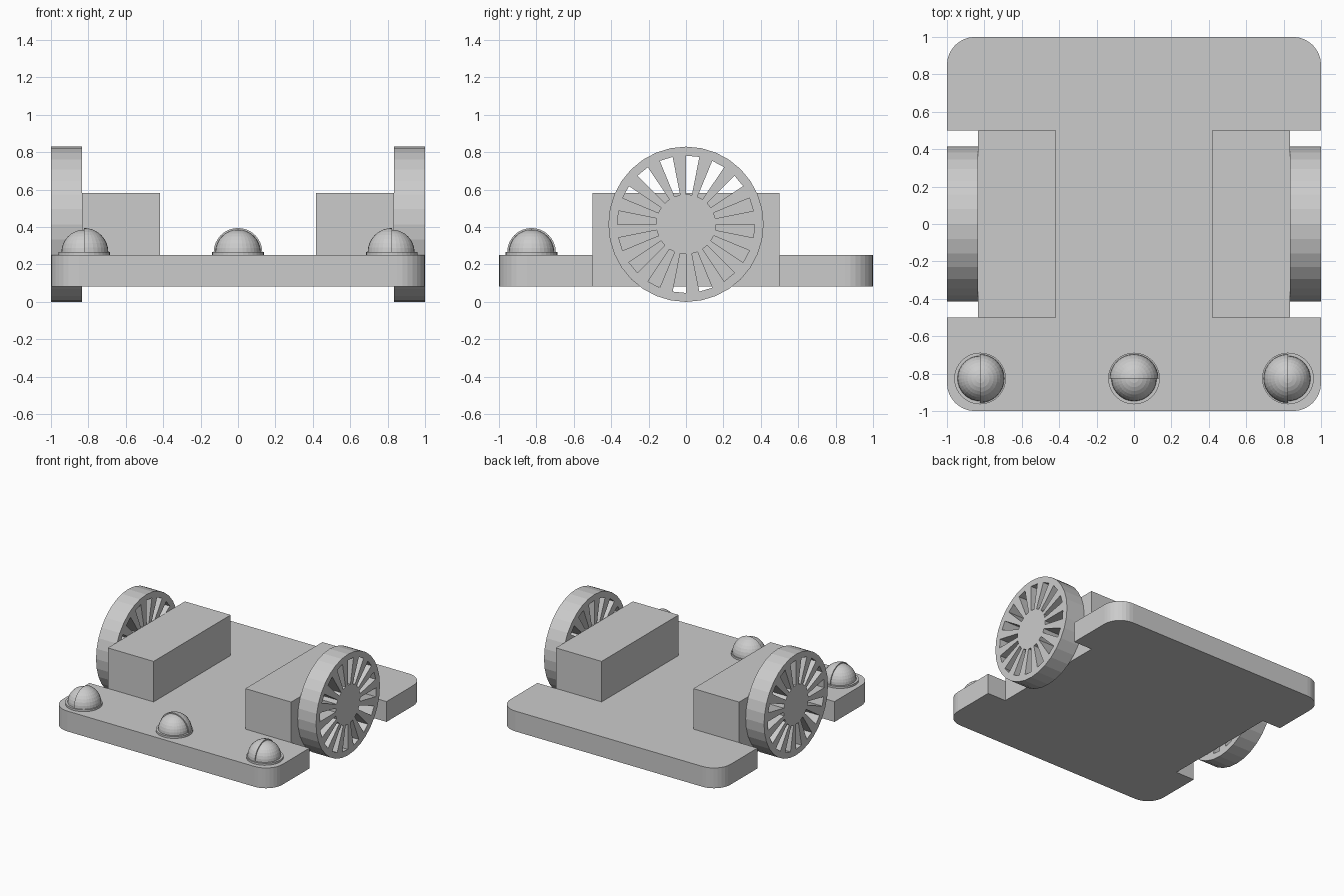
import bpy, bmesh
from math import sin, cos, pi
from mathutils import Vector, Matrix

if "Cube" in bpy.data.objects:
    bpy.data.objects.remove(bpy.data.objects["Cube"])


def finish(name, bm):
    bmesh.ops.recalc_face_normals(bm, faces=bm.faces[:])
    mesh = bpy.data.meshes.new(name)
    bm.to_mesh(mesh)
    bm.free()
    obj = bpy.data.objects.new(name, mesh)
    bpy.context.collection.objects.link(obj)
    return obj


def extrude_all(bm, vec):
    """Give a flat sheet of faces thickness."""
    geo = bmesh.ops.extrude_face_region(bm, geom=bm.faces[:], use_keep_orig=True)
    verts = [g for g in geo["geom"] if isinstance(g, bmesh.types.BMVert)]
    bmesh.ops.translate(bm, verts=verts, vec=vec)


# Base plate: rounded corners and a wheel notch on each side
def base_plate(z0=0.083, z1=0.25, r=0.15, notch_x=0.833, notch_y=0.5):
    def corner(cx, cy, start):
        return [(cx + r * cos(start + i * pi / 16), cy + r * sin(start + i * pi / 16))
                for i in range(9)]
    c = 1 - r
    half = ([(1, -notch_y), (notch_x, -notch_y), (notch_x, notch_y), (1, notch_y)]
            + corner(c, c, 0))
    left = [(-1, notch_y), (-notch_x, notch_y), (-notch_x, -notch_y), (-1, -notch_y)]
    outline = half + corner(-c, c, pi / 2) + left + corner(-c, -c, pi) + corner(c, -c, 1.5 * pi)
    bm = bmesh.new()
    bm.faces.new([bm.verts.new((x, y, z0)) for x, y in outline])
    extrude_all(bm, (0, 0, z1 - z0))
    finish("base_plate", bm)


# Motor housing box
def motor_box(name, side):
    bm = bmesh.new()
    bmesh.ops.create_cube(bm, size=1, matrix=Matrix.LocRotScale(
        Vector((side * 0.625, 0, 0.4165)), None, Vector((0.416, 1.0, 0.333))))
    finish(name, bm)


# Wheel: hub, rim and 16 spokes, with every other segment left open
def wheel(name, side, n=32, radii=(0.415, 0.367, 0.16)):
    bm = bmesh.new()
    rings = [[bm.verts.new((side * 0.833, r * cos(2 * pi * i / n), 0.415 + r * sin(2 * pi * i / n)))
              for i in range(n)] for r in radii]
    rim, outer, inner = rings
    for i in range(n):
        j = (i + 1) % n
        bm.faces.new((rim[i], rim[j], outer[j], outer[i]))
        if i % 2 == 0:
            bm.faces.new((outer[i], outer[j], inner[j], inner[i]))
    bm.faces.new(inner)
    extrude_all(bm, (side * 0.167, 0, 0))
    finish(name, bm)


# Part of a sphere, keeping only the side each direction points to
def cut_sphere(name, centre, radius, keep):
    bm = bmesh.new()
    bmesh.ops.create_uvsphere(bm, u_segments=32, v_segments=16, radius=radius)
    for d in keep:
        res = bmesh.ops.bisect_plane(bm, geom=bm.verts[:] + bm.edges[:] + bm.faces[:],
                                     dist=1e-5, plane_co=(0, 0, 0), plane_no=d, clear_inner=True)
        edges = [e for e in bm.edges if e.is_boundary]
        bmesh.ops.holes_fill(bm, edges=edges, sides=0)
    bmesh.ops.translate(bm, verts=bm.verts[:], vec=centre)
    finish(name, bm)


# Dome sensor: round base, dome, and a larger half shell on its rear side
def sensor(label, x, y, back):
    bm = bmesh.new()
    bmesh.ops.create_cone(bm, cap_ends=True, segments=32, radius1=0.138, radius2=0.138, depth=0.016,
                          matrix=Matrix.Translation((x, y, 0.258)))
    finish(label + "_sensor_base", bm)
    centre = (x, y, 0.265)
    cut_sphere(label + "_sensor_dome", centre, 0.121, [(0, 0, 1)])
    cut_sphere(label + "_sensor_lid", centre, 0.13, [(0, 0, 1), back])


base_plate()
for label, side in (("left", -1), ("right", 1)):
    motor_box(label + "_motor", side)
    wheel(label + "_wheel", side)
    sensor(label, side * 0.823, -0.826, (-side, 0, 0))
sensor("front", 0, -0.826, (0, 1, 0))
